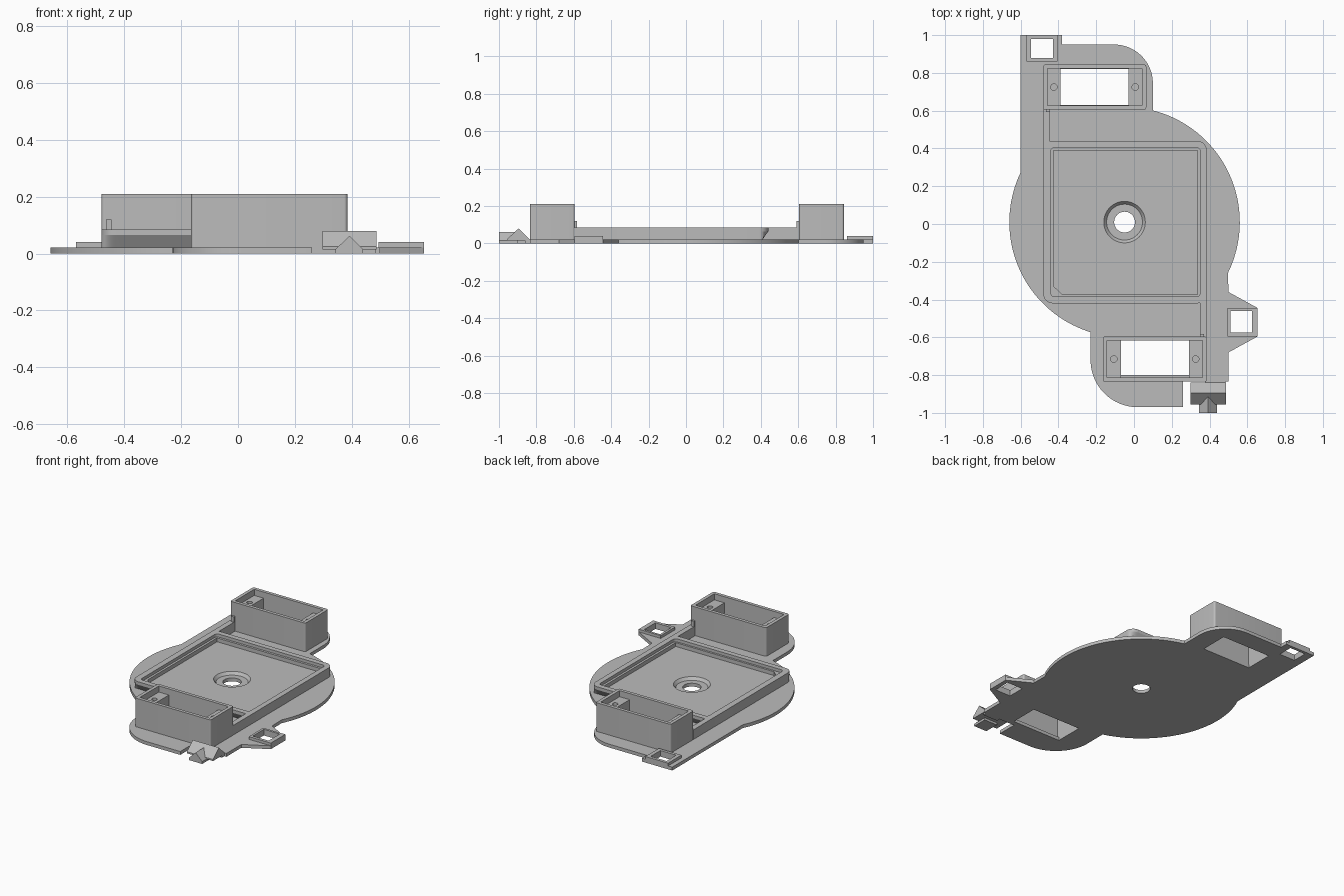
import bpy, bmesh
from math import radians, cos, sin, atan2, pi
from mathutils import Vector

cube = bpy.data.objects.get("Cube")
if cube:
    bpy.data.objects.remove(cube, do_unlink=True)

grey = bpy.data.materials.new("plain grey")
grey.use_nodes = True
GREY = (0.5, 0.5, 0.5, 1)
grey.diffuse_color = GREY
grey.node_tree.nodes["Principled BSDF"].inputs["Base Color"].default_value = GREY

CX, CY, R = -0.05, 0.01, 0.61      # disc centre and radius
PLATE = 0.022
RIM = 0.085
FLOOR = 0.04


def arc(x, y, r, a0, a1, n=16):
    return [(x + r * cos(radians(a0 + (a1 - a0) * i / n)),
             y + r * sin(radians(a0 + (a1 - a0) * i / n))) for i in range(n + 1)]


def circle(x, y, r):
    return arc(x, y, r, 0, 360, 48)[:-1]


def rect(x0, x1, y0, y1, r=0.0):
    if r == 0:
        return [(x0, y0), (x1, y0), (x1, y1), (x0, y1)]
    return (arc(x0 + r, y0 + r, r, 180, 270, 8) + arc(x1 - r, y0 + r, r, 270, 360, 8)
            + arc(x1 - r, y1 - r, r, 0, 90, 8) + arc(x0 + r, y1 - r, r, 90, 180, 8))


def finish(name, mesh):
    ob = bpy.data.objects.new(name, mesh)
    bpy.context.collection.objects.link(ob)
    bm = bmesh.new()
    bm.from_mesh(mesh)
    bmesh.ops.remove_doubles(bm, verts=bm.verts, dist=1e-5)
    bmesh.ops.recalc_face_normals(bm, faces=bm.faces)
    bm.to_mesh(mesh)
    bm.free()
    mesh.materials.clear()
    mesh.materials.append(grey)
    bpy.ops.object.select_all(action='DESELECT')
    ob.select_set(True)
    bpy.context.view_layer.objects.active = ob
    bpy.ops.object.shade_smooth_by_angle(angle=radians(30))
    return ob


def slab(name, z0, z1, outline, *holes):
    """Extrude a flat outline with holes between two heights."""
    cu = bpy.data.curves.new(name, 'CURVE')
    cu.dimensions = '2D'
    cu.fill_mode = 'BOTH'
    cu.extrude = (z1 - z0) / 2
    for loop in (outline,) + holes:
        sp = cu.splines.new('POLY')
        sp.points.add(len(loop) - 1)
        for p, (x, y) in zip(sp.points, loop):
            p.co = (x, y, 0, 1)
        sp.use_cyclic_u = True
    tmp = bpy.data.objects.new(name + " helper", cu)
    bpy.context.collection.objects.link(tmp)
    dg = bpy.context.evaluated_depsgraph_get()
    mesh = bpy.data.meshes.new_from_object(tmp.evaluated_get(dg))
    bpy.data.objects.remove(tmp, do_unlink=True)
    for v in mesh.vertices:
        v.co.z += (z0 + z1) / 2
    return finish(name, mesh)


def prism(name, profile, offset):
    """Sweep a 3D profile polygon along an offset vector."""
    bm = bmesh.new()
    face = bm.faces.new([bm.verts.new(p) for p in profile])
    ext = bmesh.ops.extrude_face_region(bm, geom=[face], use_keep_orig=True)
    moved = [g for g in ext["geom"] if isinstance(g, bmesh.types.BMVert)]
    bmesh.ops.translate(bm, verts=moved, vec=Vector(offset))
    mesh = bpy.data.meshes.new(name)
    bm.to_mesh(mesh)
    bm.free()
    return finish(name, mesh)


def angle_at(x, y):
    return math_deg(atan2(y - CY, x - CX))


def math_deg(a):
    return a * 180 / pi % 360


# Base plate: disc with two lobes, a side lug and window openings
back_window = rect(-0.39, -0.03, 0.63, 0.82)
front_window = rect(-0.07, 0.29, -0.80, -0.61)
back_clip_hole = rect(-0.545, -0.43, 0.88, 0.98)
side_clip_hole = rect(0.51, 0.625, -0.575, -0.46)
outline = [(-0.6, 1.0)]
outline += arc(CX, CY, R, angle_at(-0.6, 0.27), angle_at(-0.23, -0.575), 40)
outline += arc(0.02, -0.72, 0.25, 180, 270)
outline += [(0.26, -0.97), (0.26, -0.835), (0.5, -0.835), (0.5, -0.68), (0.655, -0.595),
            (0.655, -0.445), (0.5, -0.36)]
outline += arc(CX, CY, R, angle_at(0.5, -0.26) - 360, angle_at(0.1, 0.6), 40)
outline += arc(-0.105, 0.745, 0.205, 0, 90)
outline += [(-0.38, 0.95), (-0.38, 1.0)]
slab("base_plate", 0, PLATE, outline, circle(CX, CY, 0.055),
     back_window, front_window, back_clip_hole, side_clip_hole)

# Square clip frames
slab("back_clip_frame", PLATE, FLOOR, rect(-0.57, -0.405, 0.86, 1.0), back_clip_hole)
slab("side_clip_frame", PLATE, FLOOR, rect(0.495, 0.655, -0.595, -0.445), side_clip_hole)

# Tray: rim, undercut lower wall, ledge with one cut corner, floor
tray_out = rect(-0.48, 0.385, -0.42, 0.44, 0.05)
tray_in = rect(-0.44, 0.35, -0.385, 0.405, 0.02)
ledge_in = [(-0.425, -0.33), (-0.38, -0.372), (0.335, -0.372), (0.335, 0.39), (-0.425, 0.39)]
slab("tray_rim", 0.065, RIM, tray_out, tray_in)
lower = slab("tray_lower_wall", PLATE, 0.065, tray_out, tray_in)
for v in lower.data.vertices:
    if v.co.z < 0.03:
        v.co.y = CY + max(-0.4, min(0.4, v.co.y - CY))
slab("tray_ledge", PLATE, 0.065, tray_in, ledge_in)
slab("tray_floor", PLATE, FLOOR, ledge_in, circle(CX, CY, 0.11))

# Sloping ring around the centre hole
bm = bmesh.new()
ring = [bm.verts.new((CX + r, CY, z)) for r, z in
        ((0.11, FLOOR), (0.095, PLATE), (0.11, PLATE))]
edges = [bm.edges.new((ring[i], ring[(i + 1) % 3])) for i in range(3)]
bmesh.ops.spin(bm, geom=ring + edges, cent=(CX, CY, 0), axis=(0, 0, 1),
               angle=2 * pi, steps=48, use_merge=False)
mesh = bpy.data.meshes.new("centre_recess")
bm.to_mesh(mesh)
bm.free()
finish("centre_recess", mesh)

# Two open motor boxes, each with two screw blocks
for side, x0, x1, y0, y1, w0, w1 in (
        ("back", -0.48, 0.065, 0.605, 0.845, -0.39, -0.03),
        ("front", -0.165, 0.385, -0.835, -0.595, -0.07, 0.29)):
    t = 0.022
    slab(side + "_box_wall", PLATE, 0.21, rect(x0, x1, y0, y1, 0.012),
         rect(x0 + t, x1 - t, y0 + t, y1 - t))
    for end, a, b in (("right", x0 + t, w0), ("left", w1, x1 - t)):
        slab(f"{side}_box_{end}_block", PLATE, 0.17, rect(a, b, y0 + t, y1 - t),
             circle((a + b) / 2, (y0 + y1) / 2, 0.017))

# Rails joining the boxes to the tray, with small tabs
slab("back_rail", PLATE, RIM, rect(-0.48, -0.445, 0.39, 0.61))
slab("front_rail", PLATE, RIM, rect(0.35, 0.385, -0.6, -0.37))
slab("back_tab", PLATE, 0.12, rect(-0.465, -0.445, 0.592, 0.61))
slab("front_tab", PLATE, 0.12, rect(0.35, 0.37, -0.6, -0.582))

# Front plug: neck, ridge across and pointed prong
slab("plug_neck", 0, PLATE, rect(0.375, 0.485, -0.86, -0.83))
prism("plug_ridge", [(0.298, y, z) for y, z in
                     ((-0.955, 0.015), (-0.955, 0.025), (-0.895, 0.08),
                      (-0.838, 0.025), (-0.838, 0.015))], (0.19, 0, 0))
prism("plug_prong", [(x, -1.0, z) for x, z in
                     ((0.343, 0), (0.44, 0), (0.44, 0.015), (0.392, 0.062), (0.343, 0.015))],
      (0, 0.1, 0))
